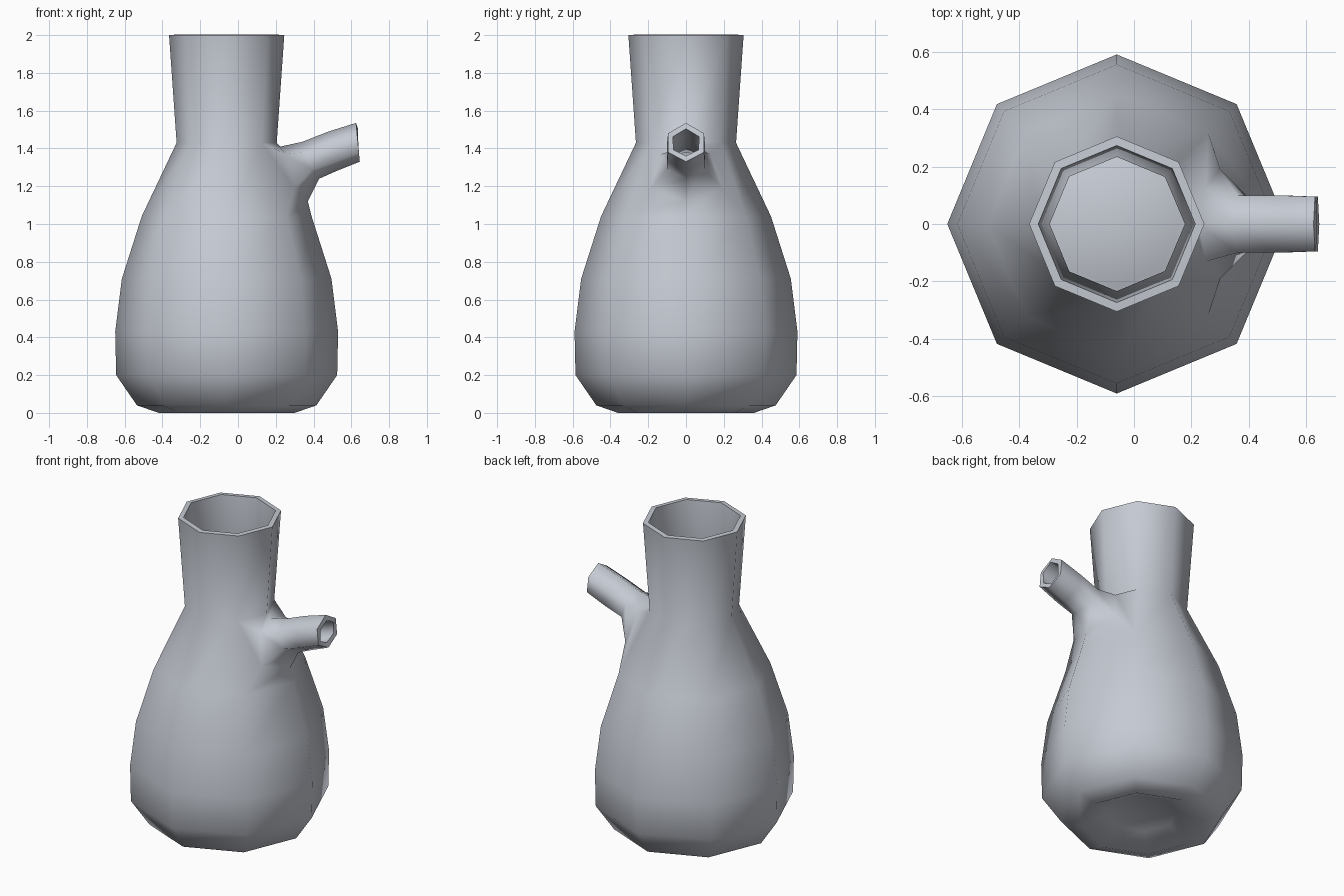
import bpy, bmesh, math

cube = bpy.data.objects.get("Cube")
if cube:
    bpy.data.objects.remove(cube, do_unlink=True)

glaze = bpy.data.materials.new("blue grey glaze")
glaze.use_nodes = True
colour = (0.56, 0.59, 0.65, 1)
glaze.diffuse_color = colour
glaze.node_tree.nodes["Principled BSDF"].inputs["Base Color"].default_value = colour

SIDES = 8
CENTRE_X = -0.06
bm = bmesh.new()


def bridge(a, b, skip=()):
    """Join two closed rings with quads, leaving out the skipped sectors."""
    n = len(a)
    for i in range(n):
        if i not in skip:
            j = (i + 1) % n
            bm.faces.new((a[i], a[j], b[j], b[i]))


# Body: radius and height of each ring, from the base recess to the lip
profile = [(0.21, 0.07), (0.36, 0.0), (0.475, 0.04), (0.585, 0.2), (0.59, 0.43),
           (0.555, 0.71), (0.45, 1.04), (0.265, 1.43), (0.305, 2.0)]
rings = []
for r, z in profile:
    angles = [math.tau * i / SIDES for i in range(SIDES)]
    rings.append([bm.verts.new((CENTRE_X + r * math.cos(a), r * math.sin(a), z))
                  for a in angles])
SHOULDER = 6
for k in range(len(rings) - 1):
    # Two shoulder sectors stay open for the spout
    bridge(rings[k], rings[k + 1], (0, SIDES - 1) if k == SHOULDER else ())

# Base recess
middle = bm.verts.new((CENTRE_X, 0, 0.085))
for i in range(SIDES):
    bm.faces.new((rings[0][(i + 1) % SIDES], rings[0][i], middle))

# Spout: six-sided rings grown from the shoulder opening
low, high = rings[SHOULDER], rings[SHOULDER + 1]
loop = [low[0], low[1], high[1], high[0], high[-1], low[-1]]
# Each section: bottom, lower side and upper side, top
sections = [
    ((0.37, 1.12), (0.30, 0.19, 1.19), (0.25, 0.13, 1.37), (0.225, 1.41)),
    ((0.43, 1.24), (0.39, 0.10, 1.29), (0.36, 0.10, 1.38), (0.34, 1.435)),
    ((0.52, 1.28), (0.51, 0.10, 1.33), (0.49, 0.10, 1.43), (0.48, 1.49)),
    ((0.645, 1.33), (0.64, 0.095, 1.38), (0.63, 0.095, 1.48), (0.625, 1.535)),
]
for (bx, bz), (lx, ly, lz), (ux, uy, uz), (tx, tz) in sections:
    points = [(bx, 0, bz), (lx, ly, lz), (ux, uy, uz),
              (tx, 0, tz), (ux, -uy, uz), (lx, -ly, lz)]
    ring = [bm.verts.new(p) for p in points]
    bridge(loop, ring)
    loop = ring

bmesh.ops.recalc_face_normals(bm, faces=bm.faces[:])
mesh = bpy.data.meshes.new("spouted_jug")
bm.to_mesh(mesh)
bm.free()
mesh.materials.append(glaze)
jug = bpy.data.objects.new("spouted_jug", mesh)
bpy.context.collection.objects.link(jug)

# Wall thickness, grown inwards
bpy.context.view_layer.objects.active = jug
jug.select_set(True)
wall = jug.modifiers.new("wall", "SOLIDIFY")
wall.thickness = 0.032
wall.offset = -1
bpy.ops.object.modifier_apply(modifier=wall.name)
bpy.ops.object.shade_smooth_by_angle(angle=math.radians(65))
